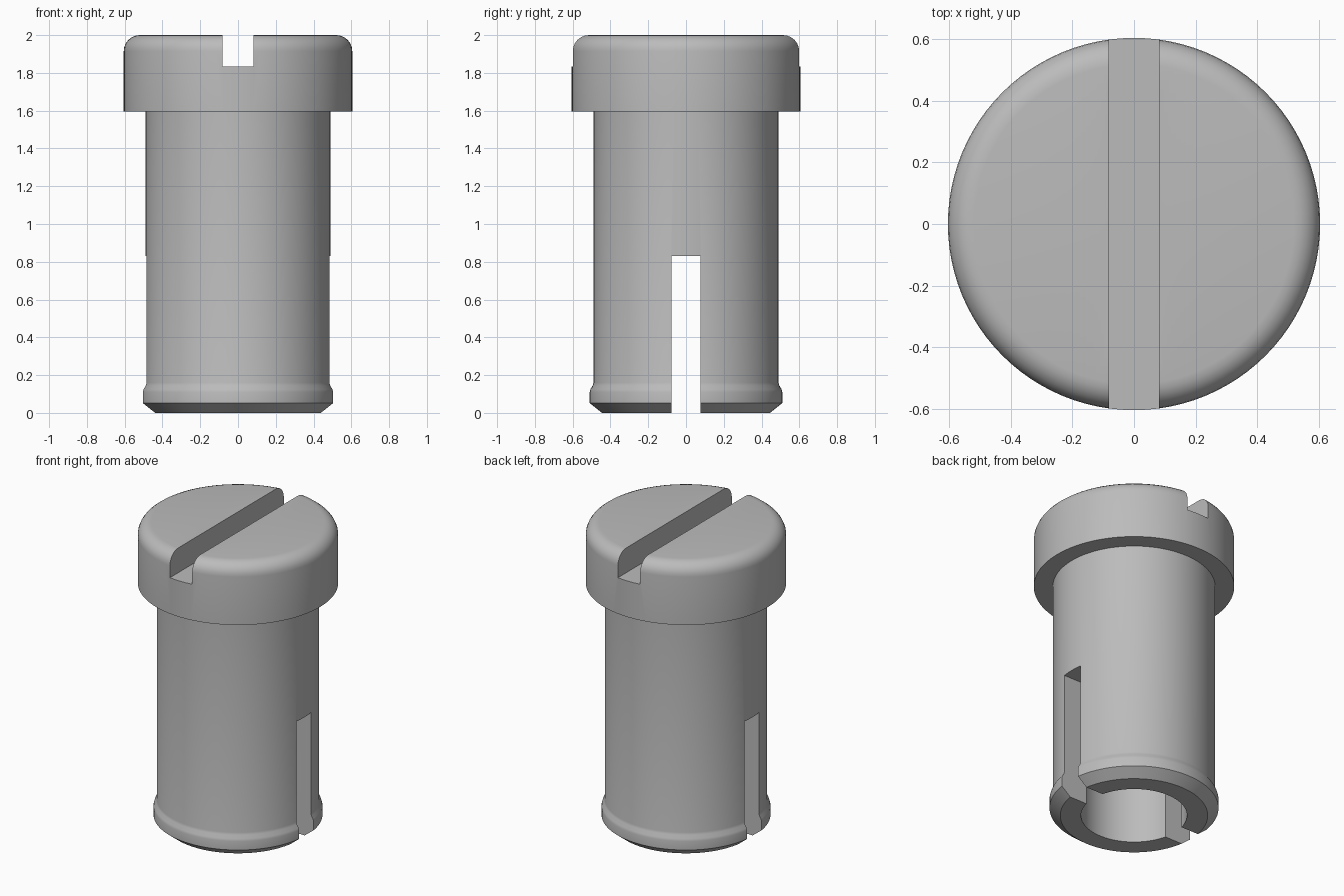
import bpy, bmesh, math

old = bpy.data.objects.get("Cube")
if old:
    bpy.data.objects.remove(old)

grey = bpy.data.materials.new("plain grey")
grey.use_nodes = True
colour = (0.5, 0.5, 0.5, 1)
grey.diffuse_color = colour
grey.node_tree.nodes["Principled BSDF"].inputs["Base Color"].default_value = colour


def add_object(name, bm):
    bmesh.ops.recalc_face_normals(bm, faces=bm.faces)
    mesh = bpy.data.meshes.new(name)
    bm.to_mesh(mesh)
    bm.free()
    mesh.materials.append(grey)
    obj = bpy.data.objects.new(name, mesh)
    bpy.context.collection.objects.link(obj)
    return obj


def lathe(name, profile, steps=96):
    """Spin a closed (radius, height) profile about z."""
    bm = bmesh.new()
    verts = [bm.verts.new((r, 0, z)) for r, z in profile]
    edges = [bm.edges.new(pair) for pair in zip(verts, verts[1:])]
    bmesh.ops.spin(bm, geom=verts + edges, axis=(0, 0, 1), cent=(0, 0, 0),
                   angle=math.tau, steps=steps, use_merge=True)
    bmesh.ops.remove_doubles(bm, verts=bm.verts, dist=1e-5)
    return add_object(name, bm)


def cut_slot(target, size, z_low, z_high):
    """Cut a straight slot right across the part."""
    bm = bmesh.new()
    bmesh.ops.create_cube(bm, size=1)
    bmesh.ops.scale(bm, vec=(*size, z_high - z_low), verts=bm.verts)
    bmesh.ops.translate(bm, vec=(0, 0, (z_low + z_high) / 2), verts=bm.verts)
    cutter = add_object(target.name + "_cutter", bm)
    cutter.hide_render = True
    mod = target.modifiers.new("slot", 'BOOLEAN')
    mod.operation, mod.solver, mod.object = 'DIFFERENCE', 'EXACT', cutter
    bpy.ops.object.select_all(action='DESELECT')
    target.select_set(True)
    bpy.context.view_layer.objects.active = target
    bpy.ops.object.modifier_apply(modifier=mod.name)
    bpy.data.objects.remove(cutter)
    bpy.ops.object.shade_smooth_by_angle(angle=math.radians(32))


# Head with a rounded top rim and a screwdriver slot
R, ROUND = 0.605, 0.085
rim = [(R - ROUND + ROUND * math.cos(a), 2 - ROUND + ROUND * math.sin(a))
       for a in (math.radians(15 * i) for i in range(7))]
head = lathe("head", [(0, 1.595), (R, 1.595)] + rim + [(0, 2)])
cut_slot(head, (0.164, 2), 1.835, 2.2)

# Hollow shank with a snap lip, split at the lower end
shank = lathe("shank", [
    (0, 0.9), (0.32, 0.9), (0.32, 0), (0.445, 0), (0.51, 0.052),
    (0.51, 0.11), (0.506, 0.125), (0.494, 0.145), (0.49, 0.16),
    (0.49, 1.62), (0, 1.62)])
cut_slot(shank, (2, 0.152), -0.2, 0.83)
